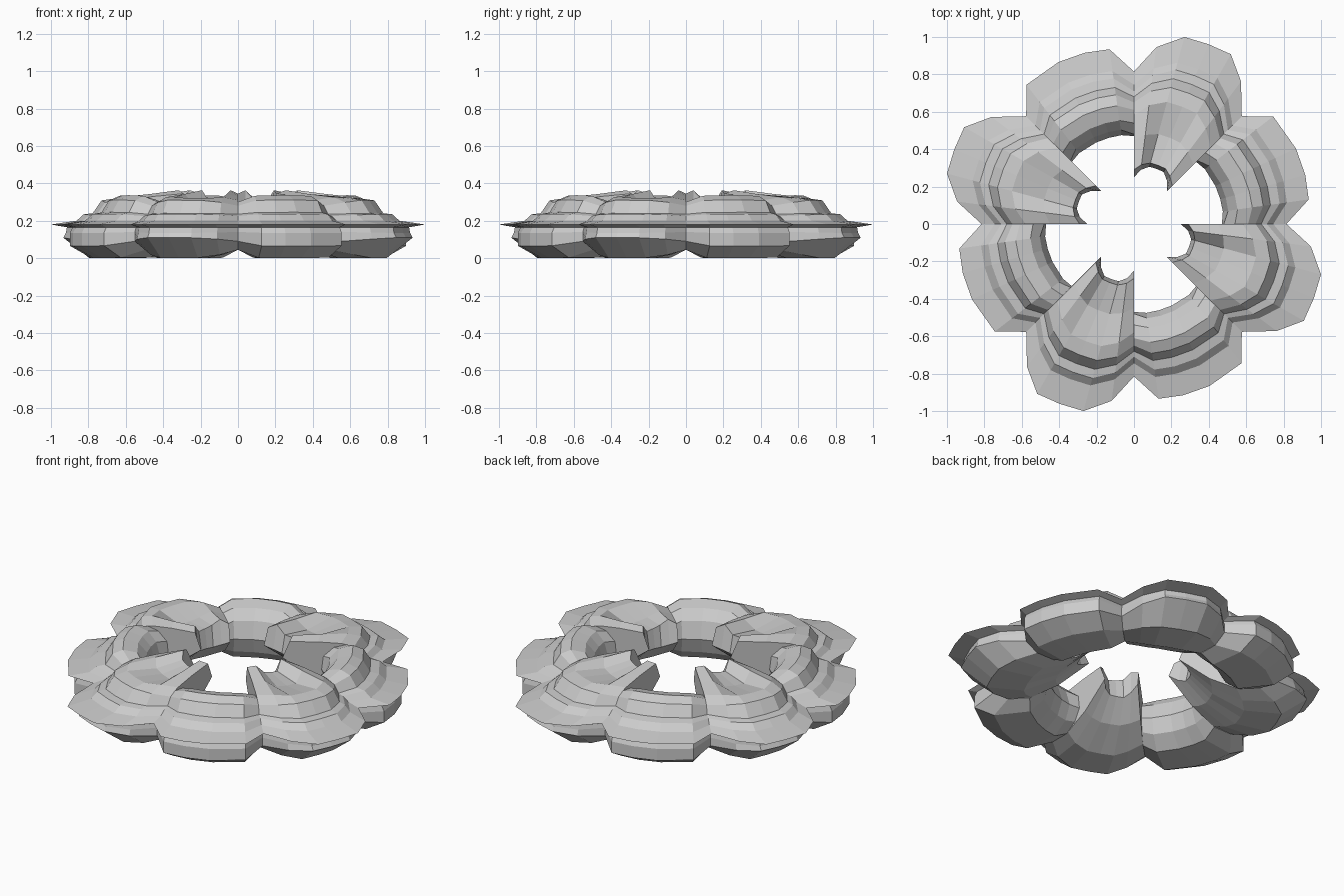
import bpy, bmesh
from math import cos, sin, radians

if "Cube" in bpy.data.objects:
    bpy.data.objects.remove(bpy.data.objects["Cube"])

# Radial cross-sections (radius, height); same point order in each
PLAIN = [(.51, .26), (.56, .315), (.64, .335), (.70, .31), (.74, .245), (.79, .235),
         (.83, .20), (.95, .18), (.90, .165), (.915, .135), (.915, .065), (.80, 0),
         (.59, 0), (.51, .07), (.48, .16)]
PLAIN_END = [(.48, .24), (.54, .29), (.61, .30), (.65, .28), (.68, .235), (.71, .225),
             (.745, .20), (.815, .18), (.77, .165), (.78, .14), (.78, .09), (.70, .045),
             (.58, .045), (.51, .09), (.47, .16)]
SHELL = [(.34, .375), (.50, .35), (.68, .337), (.76, .31), (.81, .24), (.86, .235),
         (.90, .20), (1.045, .18), (.955, .165), (.96, .135), (.975, .11), (.83, 0),
         (.62, 0), (.44, .09), (.32, .20)]
# Shell ends share the outer notch but reach further inward
SHELL_END = list(PLAIN_END)
for i, p in {0: (.29, .345), 1: (.45, .33), 2: (.58, .31), 12: (.57, .05),
             13: (.42, .12), 14: (.25, .25)}.items():
    SHELL_END[i] = p


def blend(a, b, w, drop=0):
    pts = [(p[0] + (q[0] - p[0]) * w, p[1] + (q[1] - p[1]) * w) for p, q in zip(a, b)]
    pts = [(r, max(z, 0)) for r, z in pts]
    for i, k in ((0, 1), (1, .9), (2, .25)):
        pts[i] = (pts[i][0], pts[i][1] - drop * k)
    return pts


# One quarter: a plain lobe followed by a fluted shell lobe
quarter = [(a, blend(PLAIN_END, PLAIN, w)) for a, w in
           ((0, 0), (8, .95), (16, 1.02), (25, 1.04), (37.7, .93), (45, 0))]
quarter += [(a, blend(SHELL_END, SHELL, w, d)) for a, w, d in
            ((45, 0, 0), (53.1, .6, 0), (60.3, 1, .05), (67.5, .98, .06),
             (74.9, .96, .065), (82.8, .6, 0), (90, 0, 0))]

bm = bmesh.new()
rings = []
for k in range(4):
    for ang, pts in quarter:
        t = radians(ang + 90 * k)
        rings.append([bm.verts.new((r * cos(t), r * sin(t), z)) for r, z in pts])

# Skin the sections into a closed ring
n = len(PLAIN)
for a, b in zip(rings, rings[1:] + rings[:1]):
    for i in range(n):
        j = (i + 1) % n
        bm.faces.new((a[i], a[j], b[j], b[i]))

# Merge the shared notch points
bmesh.ops.remove_doubles(bm, verts=bm.verts, dist=0.0005)
bmesh.ops.dissolve_degenerate(bm, edges=bm.edges, dist=0.0005)
bmesh.ops.recalc_face_normals(bm, faces=bm.faces)

mesh = bpy.data.meshes.new("lobed_ring")
bm.to_mesh(mesh)
bm.free()
bpy.context.collection.objects.link(bpy.data.objects.new("lobed_ring", mesh))
